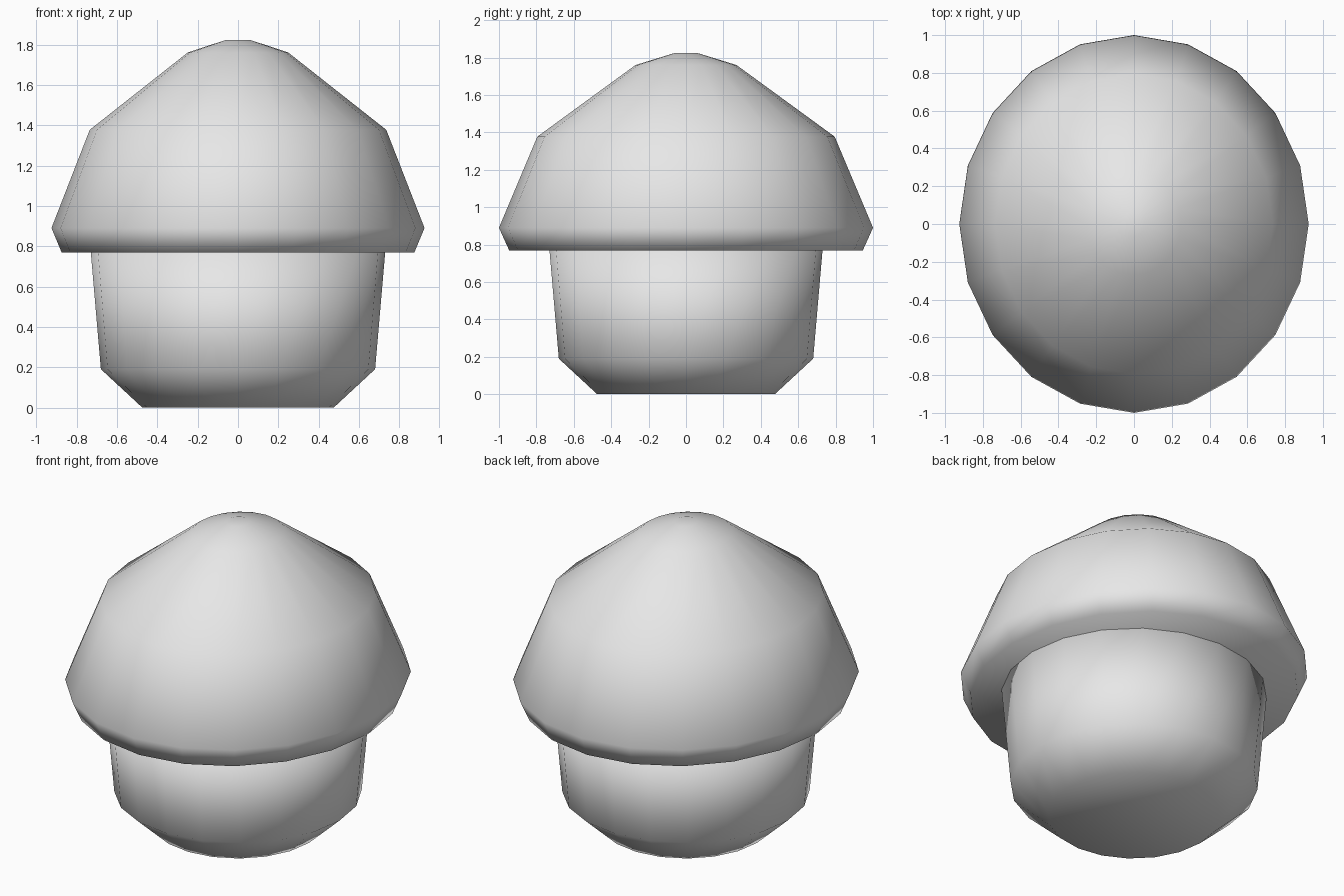
import bpy
import bmesh
import math

if "Cube" in bpy.data.objects:
    bpy.data.objects.remove(bpy.data.objects["Cube"])

SIDES = 20

grey = bpy.data.materials.new("plain_grey")
grey.diffuse_color = (0.8, 0.8, 0.8, 1.0)
grey.use_nodes = True
grey.node_tree.nodes["Principled BSDF"].inputs["Base Color"].default_value = grey.diffuse_color


def lathe(name, profile, x_scale=1.0):
    """Closed, smooth-shaded solid from (radius, height) rings, bottom to top."""
    bm = bmesh.new()
    rings = []
    for r, z in profile:
        rings.append([bm.verts.new((r * x_scale * math.cos(2 * math.pi * i / SIDES),
                                    r * math.sin(2 * math.pi * i / SIDES), z))
                      for i in range(SIDES)])
    for low, high in zip(rings, rings[1:]):
        for i in range(SIDES):
            j = (i + 1) % SIDES
            bm.faces.new((low[i], low[j], high[j], high[i]))
    bm.faces.new(rings[0][::-1])
    bm.faces.new(rings[-1])
    for f in bm.faces:
        f.smooth = True
    mesh = bpy.data.meshes.new(name)
    bm.to_mesh(mesh)
    bm.free()
    mesh.materials.append(grey)
    obj = bpy.data.objects.new(name, mesh)
    bpy.context.collection.objects.link(obj)
    return obj


# Round stem with a chamfered foot
lathe("stem", [(0.475, 0.0), (0.68, 0.19), (0.73, 0.77)])

# Slightly oval cap with a turned-in rim and blunt tip
lathe("cap", [(0.945, 0.768), (1.0, 0.89), (0.795, 1.377),
              (0.27, 1.76), (0.065, 1.823)], x_scale=0.925)
